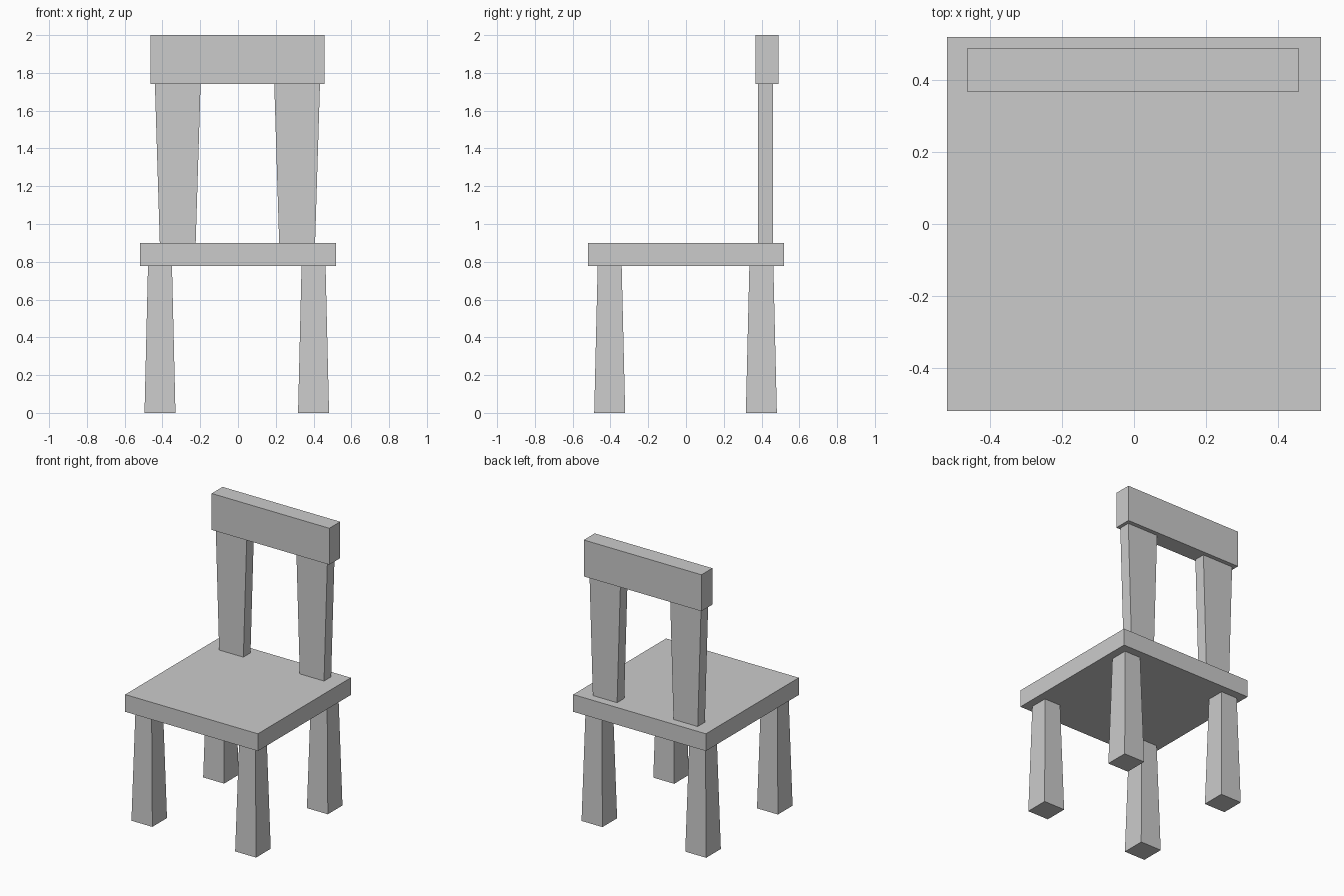
import bpy
import bmesh

if "Cube" in bpy.data.objects:
    bpy.data.objects.remove(bpy.data.objects["Cube"])


def tapered_box(name, center, z0, z1, bottom, top=None):
    """Box standing on z0; bottom and top are (x, y) sizes of its ends."""
    top = top or bottom
    bm = bmesh.new()
    bmesh.ops.create_cube(bm, size=1)
    for v in bm.verts:
        upper = v.co.z > 0
        size = top if upper else bottom
        v.co.x *= size[0]
        v.co.y *= size[1]
        v.co.z = z1 - z0 if upper else 0
    mesh = bpy.data.meshes.new(name)
    bm.to_mesh(mesh)
    bm.free()
    obj = bpy.data.objects.new(name, mesh)
    obj.location = (center[0], center[1], z0)
    bpy.context.collection.objects.link(obj)
    return obj


SEAT_BOTTOM, SEAT_TOP, RAIL_BOTTOM, HEIGHT = 0.778, 0.90, 1.742, 2.0

# Seat slab
tapered_box("seat", (0, 0), SEAT_BOTTOM, SEAT_TOP, (1.04, 1.04))

# Four legs, wider at the floor
for row, y in (("front", -0.404), ("back", 0.399)):
    for side, x in (("left", -0.413), ("right", 0.40)):
        tapered_box(f"{row}_leg_{side}", (x, y), 0, SEAT_BOTTOM,
                    (0.164, 0.164), (0.127, 0.127))

# Two flat back posts, wider at the top
for side, x in (("left", -0.319), ("right", 0.313)):
    tapered_box(f"back_post_{side}", (x, 0.42), SEAT_TOP, RAIL_BOTTOM,
                (0.19, 0.08), (0.242, 0.08))

# Top rail of the backrest
tapered_box("top_rail", (-0.003, 0.429), RAIL_BOTTOM, HEIGHT, (0.922, 0.122))
